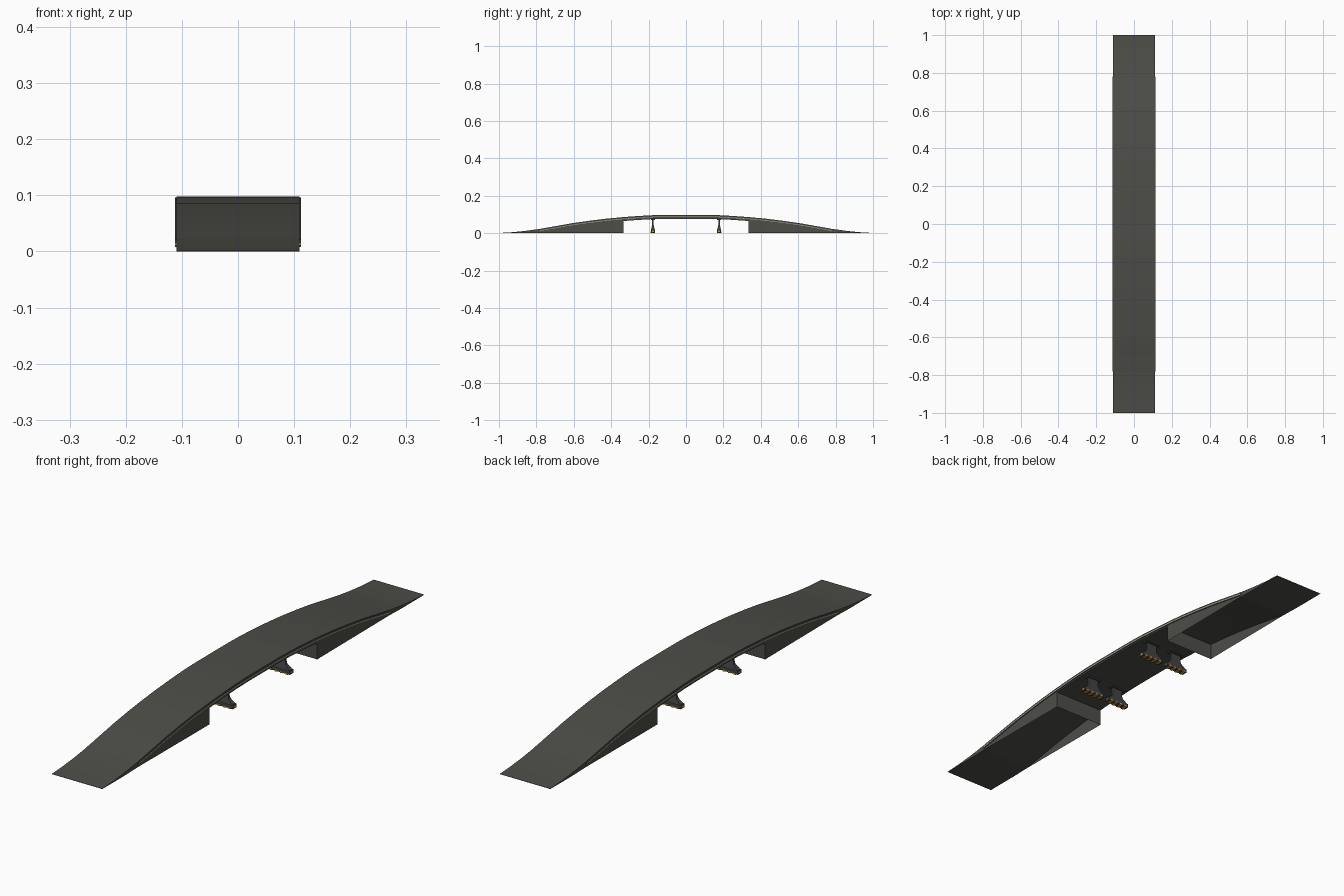
import bpy, bmesh

if "Cube" in bpy.data.objects:
    bpy.data.objects.remove(bpy.data.objects["Cube"])

def mat(name, col):
    m = bpy.data.materials.new(name)
    m.diffuse_color = (*col, 1)
    m.use_nodes = True
    m.node_tree.nodes["Principled BSDF"].inputs["Base Color"].default_value = m.diffuse_color
    return m

DECK = mat("dark olive grey", (0.075, 0.075, 0.065))
STEEL = mat("dark steel", (0.055, 0.058, 0.055))
TRIM = mat("pale beige", (0.42, 0.36, 0.29))
AMBER = mat("amber", (0.65, 0.30, 0.03))

def make(name, verts, faces, material, fix=True):
    me = bpy.data.meshes.new(name)
    me.from_pydata(verts, [], faces)
    me.materials.append(material)
    if fix:
        bm = bmesh.new()
        bm.from_mesh(me)
        bmesh.ops.remove_doubles(bm, verts=bm.verts, dist=1e-6)
        bmesh.ops.recalc_face_normals(bm, faces=bm.faces)
        bm.to_mesh(me)
        bm.free()
    ob = bpy.data.objects.new(name, me)
    bpy.context.collection.objects.link(ob)
    return ob

def strip(name, stations, x0, x1, material):
    """Solid swept along y; stations are (y, bottom z, top z)."""
    v, f = [], []
    for y, b, t in stations:
        v += [(x0, y, b), (x1, y, b), (x1, y, t), (x0, y, t)]
    n = len(stations)
    for i in range(n - 1):
        a, c = 4 * i, 4 * i + 4
        for k in range(4):
            j = (k + 1) % 4
            f.append((a + k, a + j, c + j, c + k))
    f += [(0, 1, 2, 3), (4 * n - 4, 4 * n - 3, 4 * n - 2, 4 * n - 1)]
    return make(name, v, f, material)

def box(name, x0, x1, y0, y1, z0, z1, material):
    return strip(name, [(y0, z0, z1), (y1, z0, z1)], x0, x1, material)

# arched road profile, half then mirrored: (y, top z)
half = [(0.09, .098), (0.17, .0965), (0.25, .092), (0.335, .086), (0.43, .077), (0.52, .066),
        (0.61, .053), (0.70, .037), (0.78, .023), (0.86, .012), (0.93, .005), (1.0, .001)]
prof = [(-y, z) for y, z in reversed(half)] + half
T = 0.021
def under(z):
    return max(0.0, z - T)

# deck slab
strip("deck", [(y, under(z), z) for y, z in prof], -0.11, 0.11, DECK)

# edge lips with a pale line along the flanks
mid = [(y, z) for y, z in prof if abs(y) < 0.79]
for s, side in ((-1, "left"), (1, "right")):
    a, b = sorted((s * 0.1095, s * 0.1125))
    strip(side + "_edge_lip", [(y, z - .008, z - .002) for y, z in mid], a, b, DECK)
    strip(side + "_pale_line", [(y, z - .011, z - .008) for y, z in mid], a, b, TRIM)
    strip(side + "_lower_lip", [(y, z - .015, z - .011) for y, z in mid], a, b, DECK)

# abutments, open underneath: two flank sheets and an inner wall
for s, end in ((-1, "front"), (1, "back")):
    pts = [(y, under(z)) for y, z in half if 0.33 < y < 0.79]
    ring = pts + [(0.335, 0.0)]
    n = len(ring)
    v = [(x, s * y, z) for x in (-0.11, 0.11) for y, z in ring]
    f = [tuple(range(n)), tuple(range(2 * n - 1, n - 1, -1)), (0, n - 1, 2 * n - 1, n)]
    if s > 0:
        f = [tuple(reversed(q)) for q in f]
    make(end + "_abutment", v, f, DECK, fix=False)

# piers: foot bar, tapered bracket, post and amber studs
for sy, row in ((-1, "front"), (1, "back")):
    y = sy * 0.177
    for sx, side in ((-1, "left"), (1, "right")):
        name = f"{row}_{side}_"
        xc = sx * 0.061
        box(name + "foot", xc - .048, xc + .048, y - .011, y + .011, .003, .018, STEEL)
        v = []
        for z, hx, hy in ((.018, .044, .010), (.036, .026, .006), (.046, .024, .004), (.08, .024, .004)):
            v += [(xc - hx, y - hy, z), (xc + hx, y - hy, z), (xc + hx, y + hy, z), (xc - hx, y + hy, z)]
        f = [(4 * i + k, 4 * i + (k + 1) % 4, 4 * i + 4 + (k + 1) % 4, 4 * i + 4 + k)
             for i in range(3) for k in range(4)]
        make(name + "bracket", v, f + [(0, 1, 2, 3), (12, 13, 14, 15)], STEEL)
        box(name + "head_plate", xc - .034, xc + .034, y - .010, y + .010, .070, .0765, STEEL)
        for i in range(4):
            x = xc + (i - 1.5) * 0.023
            box(name + f"stud_{i}", x - .005, x + .005, y - .0125, y + .0125, .0015, .0085, AMBER)
        xe = xc + sx * .048
        a, b = sorted((xe - sx * .002, xe + sx * .001))
        box(name + "end_stud", a, b, y - .006, y + .006, .006, .014, AMBER)
